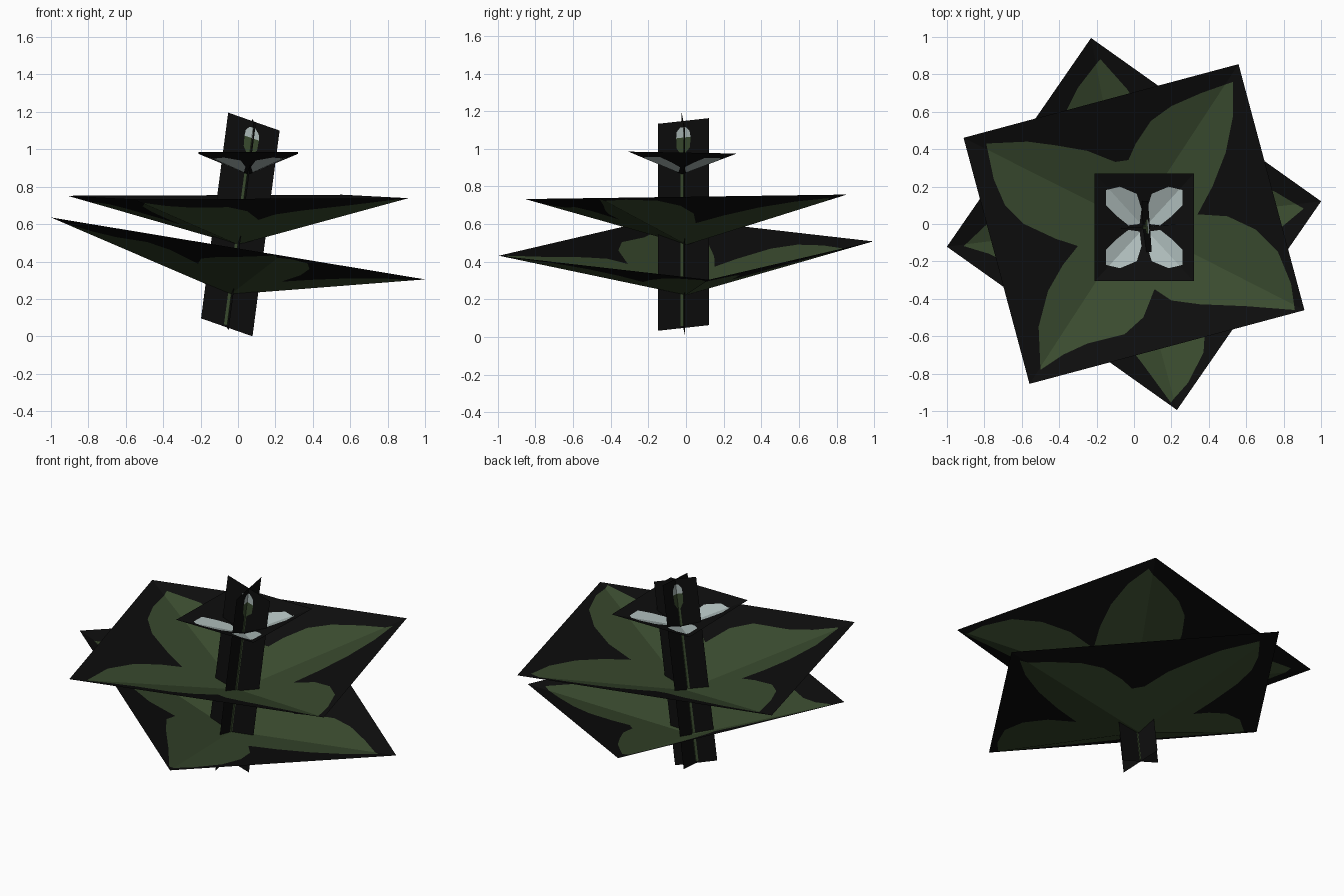
import bpy
from math import radians, cos, sin
from mathutils import Vector, Matrix
from mathutils.geometry import delaunay_2d_cdt

if "Cube" in bpy.data.objects:
    bpy.data.objects.remove(bpy.data.objects["Cube"])


def material(name, rgb):
    m = bpy.data.materials.new(name)
    m.diffuse_color = (*rgb, 1)
    m.use_nodes = True
    m.node_tree.nodes["Principled BSDF"].inputs["Base Color"].default_value = m.diffuse_color
    return m


BLACK = material("black_backing", (0.004, 0.004, 0.004))
GREEN = material("leaf_green", (0.042, 0.070, 0.028))
PALE = material("petal_pale", (0.42, 0.50, 0.49))


def inside(p, poly):
    hit = False
    for a, b in zip(poly, poly[1:] + poly[:1]):
        if (a[1] > p[1]) != (b[1] > p[1]):
            if p[0] < a[0] + (p[1] - a[1]) * (b[0] - a[0]) / (b[1] - a[1]):
                hit = not hit
    return hit


def panel(name, a, b, regions, place, folded):
    """Flat rectangle cut along painted outlines, then placed in space."""
    pts = [(-a, -b), (a, -b), (a, b), (-a, b), (0, 0)]
    edges = [(0, 1), (1, 2), (2, 3), (3, 0)]
    if folded:
        edges += [(i, 4) for i in range(4)]
    for poly, _ in regions:
        n, k = len(pts), len(poly)
        pts += poly
        edges += [(n + i, n + (i + 1) % k) for i in range(k)]
    vs, _, fs, *_ = delaunay_2d_cdt([Vector(p) for p in pts], edges, [], 0, 1e-5)
    me = bpy.data.meshes.new(name)
    me.from_pydata([place(v.x, v.y) for v in vs], [], [list(f) for f in fs])
    for m in (BLACK, GREEN, PALE):
        me.materials.append(m)
    for f, face in zip(fs, me.polygons):
        c = sum((vs[i] for i in f), Vector((0, 0))) / len(f)
        for poly, index in regions:
            if inside(c, poly):
                face.material_index = index
    ob = bpy.data.objects.new(name, me)
    bpy.context.collection.objects.link(ob)
    return ob


def dish(name, a, b, h, regions, centre, tilt_x, tilt_y, turn):
    """Shallow upside-down pyramid."""
    m = (Matrix.Translation(centre) @ Matrix.Rotation(radians(tilt_y), 4, 'Y')
         @ Matrix.Rotation(radians(tilt_x), 4, 'X') @ Matrix.Rotation(radians(turn), 4, 'Z'))

    def place(u, v):
        return m @ Vector((u, v, h * max(abs(u) / a, abs(v) / b) - h))
    return panel(name, a, b, regions, place, True)


# Four-leaf outline, as seen from above on the upper layer
outline = [(0.53, 0.76), (0.36, 0.70), (0.20, 0.63), (0.09, 0.55), (0.01, 0.43),
           (-0.03, 0.34), (-0.10, 0.33), (-0.25, 0.39), (-0.42, 0.42), (-0.57, 0.44),
           (-0.79, 0.43), (-0.75, 0.24), (-0.69, 0.10), (-0.59, 0.0), (-0.42, -0.08),
           (-0.30, -0.12), (-0.38, -0.22), (-0.46, -0.36), (-0.51, -0.55), (-0.50, -0.78),
           (-0.38, -0.70), (-0.25, -0.64), (-0.05, -0.59), (0.05, -0.50), (0.11, -0.35),
           (0.20, -0.41), (0.35, -0.43), (0.60, -0.44), (0.86, -0.46), (0.84, -0.32),
           (0.77, -0.15), (0.65, -0.03), (0.50, 0.04), (0.34, 0.05), (0.42, 0.20),
           (0.49, 0.38), (0.53, 0.58)]
c, s = cos(radians(-15)), sin(radians(-15))
leaves = [(x * c - y * s, x * s + y * c) for x, y in outline]

# Leaf layers
dish("upper_leaves", 0.761, 0.681, 0.255, [(leaves, 1)], (0, 0, 0.745), 0.8, 0, 15)
dish("lower_leaves", 0.761, 0.681, 0.25, [(leaves, 1)], (0, 0, 0.47), 0, 9.4, -35)

# Flower with four mirrored petals
petal = [(0.205, 0.20), (0.13, 0.218), (0.04, 0.18), (0.015, 0.10),
         (0.025, 0.02), (0.085, 0.012), (0.145, 0.06), (0.205, 0.12)]
petals = [([(x * sx, y * sy) for x, y in petal], 2) for sx in (1, -1) for sy in (1, -1)]
dish("flower", 0.265, 0.288, 0.115, petals, (0.055, -0.018, 0.98), -1, 0, 0)

# Crossed stem panels with a painted stalk and bud
stalk = [(-0.06, 0.01), (0.02, 0.01), (0.02, 0.84), (0.13, 0.87), (0.14, 0.92),
         (-0.14, 0.92), (-0.13, 0.87), (-0.05, 0.84)]
bud = [(0.14, 0.92), (0.12, 0.95), (0.04, 0.97), (-0.06, 0.97), (-0.13, 0.95), (-0.14, 0.92)]
shift = lambda poly: [(x, y - 0.5) for x, y in poly]
base, up = Vector((-0.06, -0.014, 0.048)), Vector((0.145, 0, 1.1))
for name, side in (("stem_panel_wide", Vector((0.275, 0.02, -0.096))),
                   ("stem_panel_deep", Vector((-0.02, 0.272, 0.03)))):
    panel(name, 0.5, 0.5, [(shift(stalk), 1), (shift(bud), 2)],
          lambda u, v, d=side: base + d * u + up * (v + 0.5), False)
